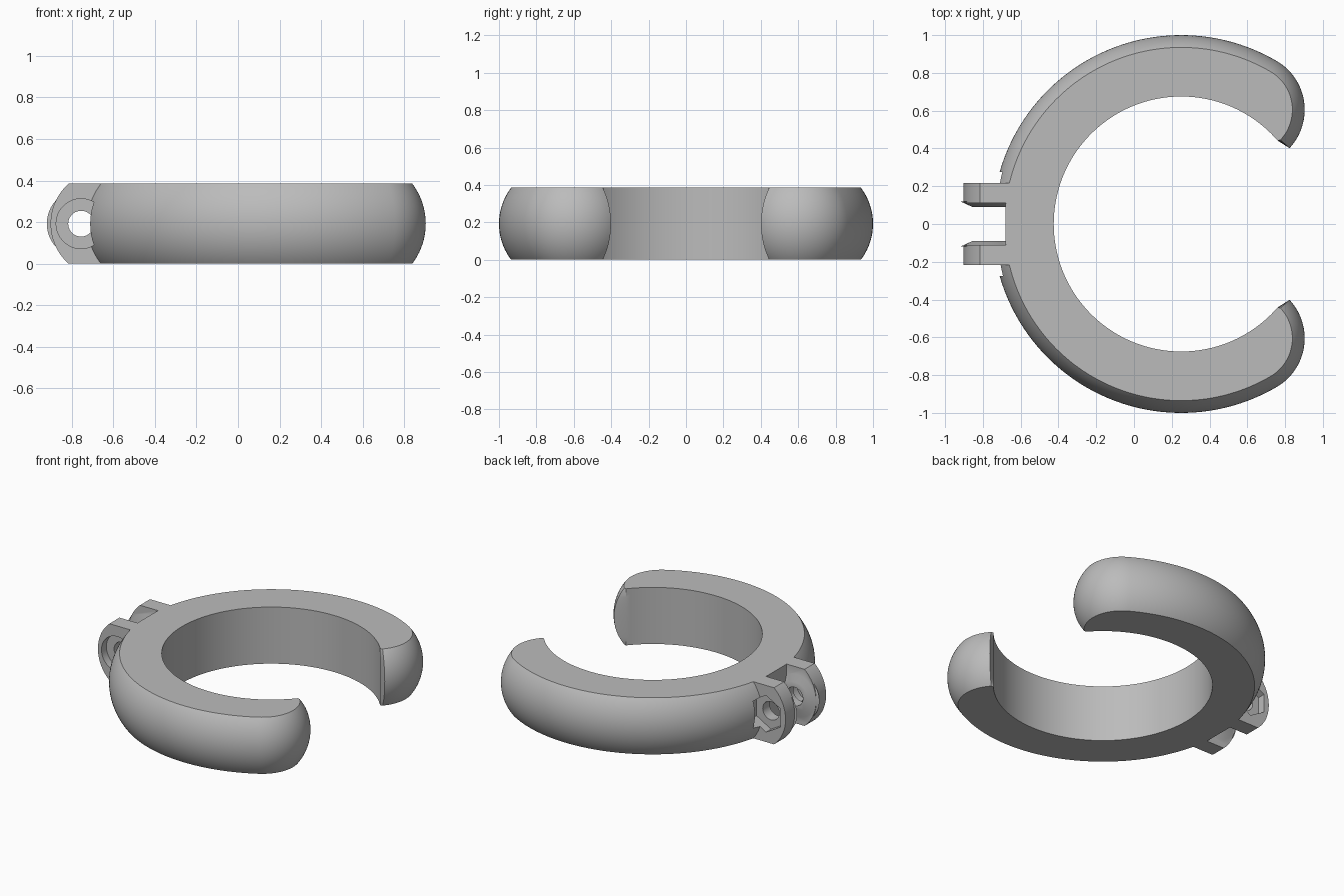
import bpy, bmesh, math
from mathutils import Matrix, Vector

cube = bpy.data.objects.get("Cube")
if cube:
    bpy.data.objects.remove(cube, do_unlink=True)

H, MID = 0.385, 0.1925           # band height and mid height
CX, INNER, OUTER = 0.25, 0.675, 1.0
END = Vector((0.605, 0.605))     # centre of a rounded tip
BULGE = 0.065
HOLE_X = -0.755

grey = bpy.data.materials.new("plain grey")
grey.use_nodes = True
grey.diffuse_color = (0.5, 0.5, 0.5, 1)
grey.node_tree.nodes["Principled BSDF"].inputs["Base Color"].default_value = (0.5, 0.5, 0.5, 1)


def finish(bm, name):
    bmesh.ops.recalc_face_normals(bm, faces=bm.faces)
    mesh = bpy.data.meshes.new(name)
    bm.to_mesh(mesh)
    bm.free()
    mesh.materials.append(grey)
    ob = bpy.data.objects.new(name, mesh)
    bpy.context.collection.objects.link(ob)
    return ob


def loft(levels, name):
    """Skin a stack of closed outlines and cap both ends."""
    bm = bmesh.new()
    rings = [[bm.verts.new(p) for p in level] for level in levels]
    n = len(rings[0])
    for a, b in zip(rings, rings[1:]):
        for i in range(n):
            j = (i + 1) % n
            bm.faces.new((a[i], a[j], b[j], b[i]))
    bm.faces.new(rings[0])
    bm.faces.new(rings[-1])
    return finish(bm, name)


def arc(cx, cy, r, a0, a1, n):
    return [(cx + r * math.cos(a0 + (a1 - a0) * i / n),
             cy + r * math.sin(a0 + (a1 - a0) * i / n)) for i in range(n + 1)]


def bulge_at(z, depth):
    """Circular bulge that is zero at the top and bottom faces."""
    R = (MID ** 2 + depth ** 2) / (2 * depth)
    return math.sqrt(R * R - (z - MID) ** 2) - (R - depth)


def cone_y(name, r0, r1, y0, y1, sides=64):
    """Cylinder or cone along y around the hinge axis."""
    levels = []
    for r, y in ((r0, y0), (r1, y1)):
        pts = arc(HOLE_X, MID, r, math.pi / 2, math.pi * 2.5, sides)[:-1]
        levels.append([(x, y, z) for x, z in pts])
    return loft(levels, name)


def box(name, lo, hi):
    bm = bmesh.new()
    lo, hi = Vector(lo), Vector(hi)
    m = Matrix.Translation((lo + hi) / 2) @ Matrix.Diagonal((*(hi - lo), 1))
    bmesh.ops.create_cube(bm, size=1, matrix=m)
    return finish(bm, name)


def combine(target, tool, operation):
    mod = target.modifiers.new(operation.lower(), 'BOOLEAN')
    mod.operation, mod.solver, mod.object = operation, 'EXACT', tool
    bpy.context.view_layer.objects.active = target
    bpy.ops.object.modifier_apply(modifier=mod.name)
    bpy.data.objects.remove(tool, do_unlink=True)


# Open ring band with bulging outside and rounded tips
offset = END - Vector((CX, 0))
join = math.atan2(offset.y, offset.x)
tip_r = OUTER - offset.length
tip_a, inner_a = math.radians(-43), math.radians(40.8)
levels = []
for k in range(25):
    z = MID - MID * math.cos(math.pi * k / 24)
    o = bulge_at(z, BULGE) - BULGE
    tip = arc(END.x, END.y, tip_r + o, tip_a, join, 28)
    outer = arc(CX, 0, OUTER + o, join, 2 * math.pi - join, 120)[1:-1]
    inner = arc(CX, 0, INNER, 2 * math.pi - inner_a, inner_a, 120)
    plan = tip + outer + [(x, -y) for x, y in reversed(tip)] + inner
    levels.append([(x, y, z) for x, y in plan])
ring = loft(levels, "open_ring_clamp")

# Flat notch between the lugs
combine(ring, box("notch_cutter", (-0.9, -0.14, -0.1), (-0.68, 0.14, 0.5)), 'DIFFERENCE')

# Two lugs with curved ends and tapered bosses facing each other
edge = []
for k in range(25):
    z = MID - MID * math.cos(math.pi * k / 24)
    edge.append((-0.815 - bulge_at(z, 0.087), z))
profile = [(-0.6, 0)] + edge + [(-0.6, H)]
for s in (-1, 1):
    lug = loft([[(x, s * y, z) for x, z in profile] for y in (0.11, 0.218)], "lug")
    combine(lug, cone_y("boss", 0.165, 0.1, s * 0.12, s * 0.09), 'UNION')
    combine(ring, lug, 'UNION')

# Bolt hole, round head recess in front, six-sided nut recess behind
combine(ring, cone_y("hole_cutter", 0.062, 0.062, -0.25, 0.25), 'DIFFERENCE')
combine(ring, cone_y("head_cutter", 0.12, 0.12, -0.275, -0.165), 'DIFFERENCE')
combine(ring, cone_y("nut_cutter", 0.125, 0.125, 0.165, 0.275, 6), 'DIFFERENCE')

bpy.ops.object.select_all(action='DESELECT')
ring.select_set(True)
bpy.context.view_layer.objects.active = ring
bpy.ops.object.shade_smooth_by_angle(angle=math.radians(25))
